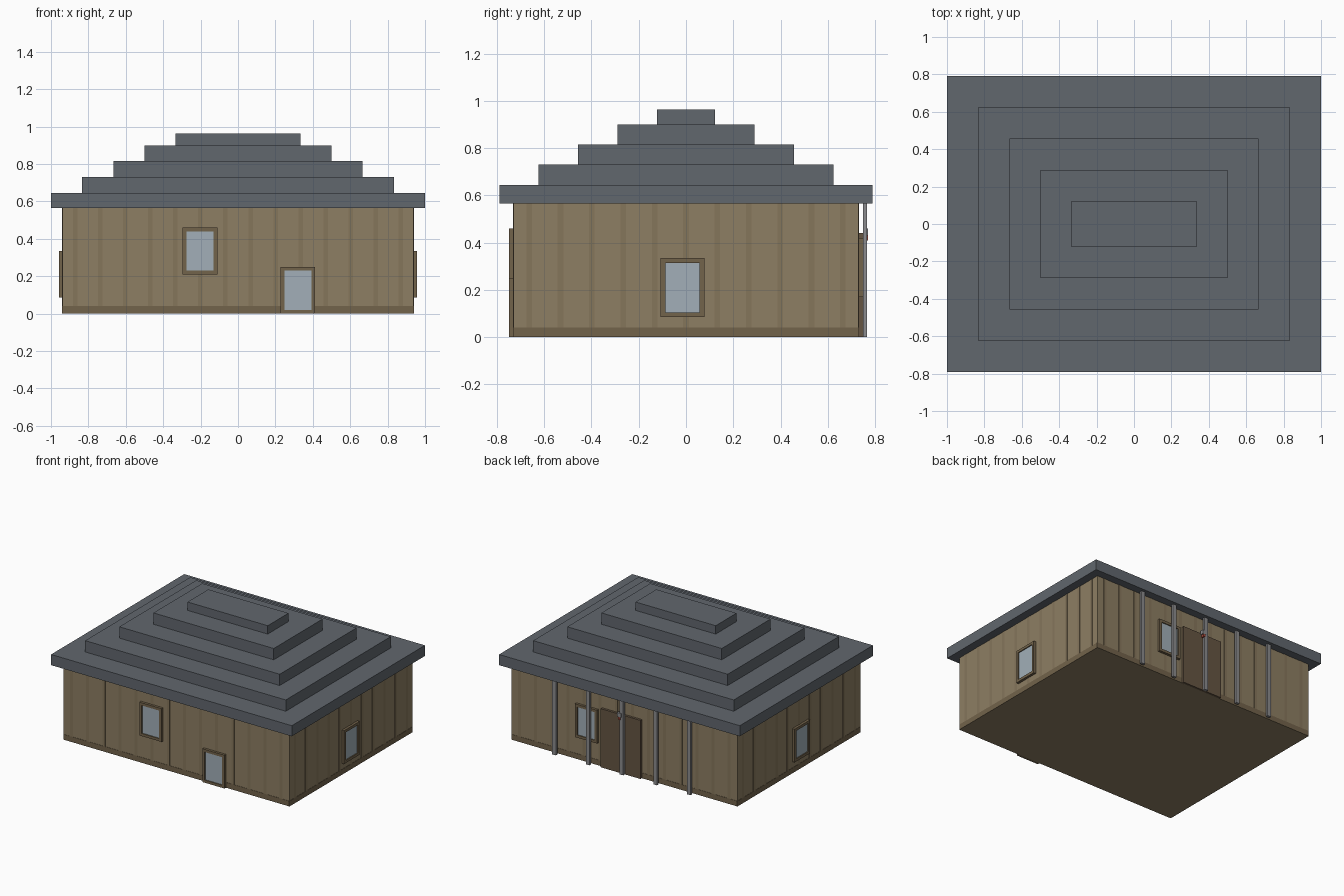
import bpy
from mathutils import Matrix
from math import radians

if "Cube" in bpy.data.objects:
    bpy.data.objects.remove(bpy.data.objects["Cube"])


def material(name, r, g, b):
    m = bpy.data.materials.new(name)
    m.diffuse_color = (r, g, b, 1)
    m.use_nodes = True
    m.node_tree.nodes["Principled BSDF"].inputs["Base Color"].default_value = m.diffuse_color
    return m


WOOD = material("wood", 0.27, 0.21, 0.125)
BATTEN = material("batten_wood", 0.235, 0.18, 0.105)
TRIM = material("trim_wood", 0.17, 0.125, 0.07)
DOOR = material("door_wood", 0.13, 0.09, 0.055)
ROOF = material("slate", 0.12, 0.135, 0.155)
GLASS = material("glass", 0.36, 0.43, 0.48)
METAL = material("post_grey", 0.26, 0.26, 0.27)
RED = material("red", 0.35, 0.06, 0.04)

W, D, H = 0.938, 0.73, 0.565  # half width, half depth, height of the walls


def box(name, x, y, z, mat, xf=Matrix()):
    """Axis-aligned box given as (min, max) ranges, then transformed."""
    pts = [xf @ Matrix.Translation((a, b, c)) for c in z for b in y for a in x]
    faces = [(0, 2, 3, 1), (4, 5, 7, 6), (0, 1, 5, 4),
             (2, 6, 7, 3), (0, 4, 6, 2), (1, 3, 7, 5)]
    me = bpy.data.meshes.new(name)
    me.from_pydata([p.translation for p in pts], [], faces)
    me.materials.append(mat)
    ob = bpy.data.objects.new(name, me)
    bpy.context.collection.objects.link(ob)
    return ob


def side(angle, dist):
    """Wall frame: local x along the wall, local -y pointing outwards."""
    return Matrix.Rotation(radians(angle), 4, 'Z') @ Matrix.Translation((0, -dist, 0))


FRONT, RIGHT, BACK, LEFT = side(0, D), side(90, W), side(180, D), side(270, W)


def window(name, xf, cx, z0, w=0.185, h=0.25, t=0.02, out=0.019):
    x0, x1, z1 = cx - w / 2, cx + w / 2, z0 + h
    y = (-out, 0.005)
    box(name + "_frame_left", (x0, x0 + t), y, (z0, z1), TRIM, xf)
    box(name + "_frame_right", (x1 - t, x1), y, (z0, z1), TRIM, xf)
    box(name + "_frame_top", (x0 + t, x1 - t), y, (z1 - t, z1), TRIM, xf)
    box(name + "_frame_sill", (x0 + t, x1 - t), y, (z0, z0 + t), TRIM, xf)
    box(name + "_glass", (x0 + t, x1 - t), (-0.012, 0.005), (z0 + t, z1 - t), GLASS, xf)


# Walls
box("walls", (-W, W), (-D, D), (0, H), WOOD)

# Thin vertical battens and skirting on each wall
for label, xf, half in (("front", FRONT, W), ("right", RIGHT, D),
                        ("back", BACK, W), ("left", LEFT, D)):
    n = round(2 * half / 0.134)
    for i in range(n):
        c = -half + (i + 0.5) * 2 * half / n
        box(f"{label}_batten", (c - 0.012, c + 0.012), (-0.002, 0.004), (0.04, H), BATTEN, xf)
    box(f"{label}_skirting", (-half, half), (-0.002, 0.004), (0, 0.04), TRIM, xf)

# Stepped roof
levels = [0.565, 0.645, 0.73, 0.815, 0.9, 0.963]
for i in range(5):
    hx, hy = 1 - i / 6, 0.79 - i / 6
    box(f"roof_tier_{i + 1}", (-hx, hx), (-hy, hy), levels[i:i + 2], ROOF)

# Windows
window("front_high_window", FRONT, -0.203, 0.21)
window("front_low_window", FRONT, 0.32, 0.0)
window("right_window", RIGHT, -0.015, 0.085)
window("left_window", LEFT, 0.015, 0.085)
window("back_window", BACK, -0.307, 0.17)

# Back door and porch posts (local x is mirrored on the back)
box("door", (-0.185, 0.145), (-0.018, 0.005), (0, 0.44), DOOR, BACK)
for i in range(-2, 3):
    c = i * 0.28
    box("porch_post", (c - 0.015, c + 0.015), (-0.037, -0.018), (0, H), METAL, BACK)

# Small lamp above the door
box("door_lamp", (-0.034, 0.0), (-0.04, -0.018), (0.43, 0.46), METAL, BACK)
box("door_lamp_base", (-0.026, -0.008), (-0.04, -0.018), (0.41, 0.43), RED, BACK)
